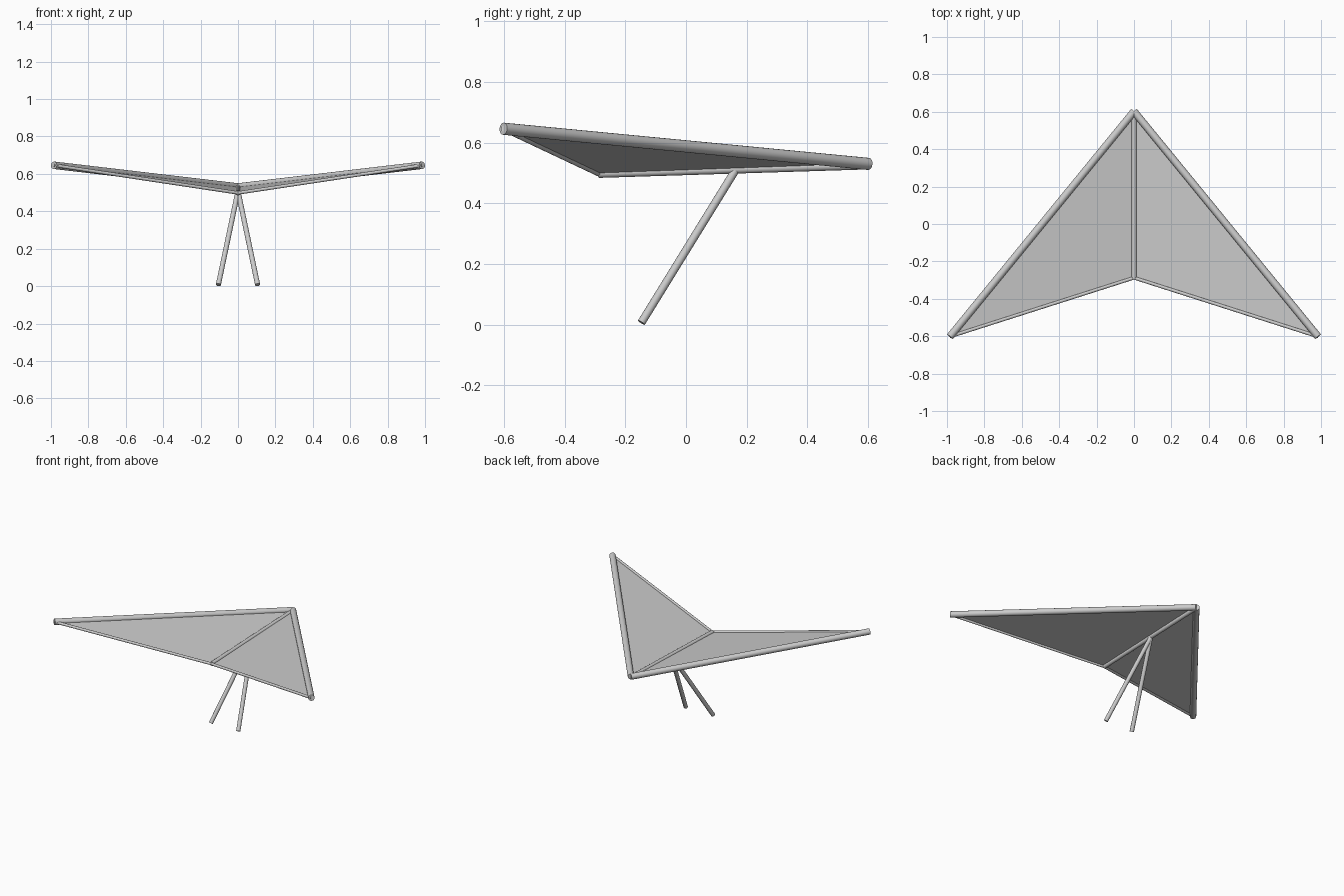
import bpy, math
from mathutils import Vector

if "Cube" in bpy.data.objects:
    bpy.data.objects.remove(bpy.data.objects["Cube"])

NOSE = Vector((0, 0.602, 0.53))
TAIL = Vector((0, -0.288, 0.498))
APEX = Vector((0, 0.162, 0.508))


def tube(name, a, b, radius, sides=16):
    a, b = Vector(a), Vector(b)
    d = b - a
    bpy.ops.mesh.primitive_cylinder_add(vertices=sides, radius=radius,
                                        depth=d.length, location=(a + b) / 2)
    ob = bpy.context.object
    ob.name = name
    ob.rotation_euler = d.to_track_quat('Z', 'Y').to_euler()
    bpy.ops.object.shade_smooth_by_angle(angle=math.radians(40))
    return ob


# Central keel
tube("keel", NOSE + Vector((0, 0, -0.004)), TAIL, 0.014)

for side, s in (("left", -1), ("right", 1)):
    tip = Vector((s * 0.984, -0.602, 0.646))

    # Frame tubes along the wing edges
    tube(side + "_leading_edge", NOSE, tip, 0.02)
    tube(side + "_trailing_edge", TAIL, tip, 0.009)

    # Control frame leg
    tube(side + "_control_leg", APEX, (s * 0.105, -0.147, 0.007), 0.0135)

    # Fabric panel stretched between the tubes
    me = bpy.data.meshes.new(side + "_sail")
    corners = [NOSE, TAIL, tip] if s > 0 else [NOSE, tip, TAIL]
    me.from_pydata(corners, [], [(0, 1, 2)])
    sail = bpy.data.objects.new(side + "_sail", me)
    bpy.context.collection.objects.link(sail)
